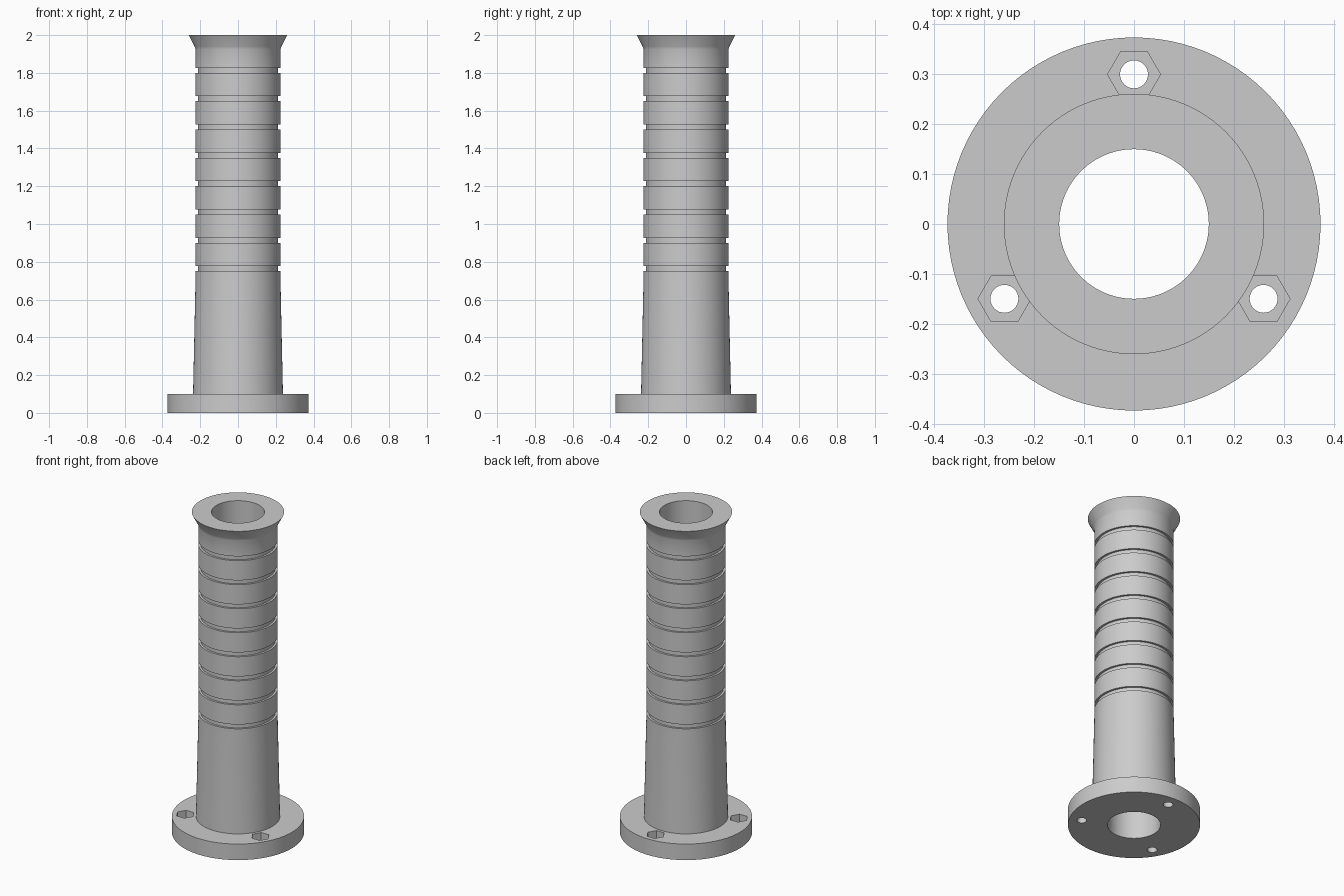
import bpy, bmesh, math
from mathutils import Matrix, Vector

cube = bpy.data.objects.get("Cube")
if cube:
    bpy.data.objects.remove(cube, do_unlink=True)

SEGMENTS = 96
BORE = 0.15
SHAFT = 0.225

grey = bpy.data.materials.new("plain grey")
grey.use_nodes = True
colour = (0.6, 0.6, 0.6, 1)
grey.diffuse_color = colour
grey.node_tree.nodes["Principled BSDF"].inputs["Base Color"].default_value = colour


def add_object(name, bm):
    bmesh.ops.recalc_face_normals(bm, faces=bm.faces)
    mesh = bpy.data.meshes.new(name)
    bm.to_mesh(mesh)
    bm.free()
    obj = bpy.data.objects.new(name, mesh)
    bpy.context.collection.objects.link(obj)
    mesh.materials.append(grey)
    return obj


def lathe(name, profile):
    """Spin a closed (radius, height) outline around z."""
    bm = bmesh.new()
    verts = [bm.verts.new((r, 0, z)) for r, z in profile]
    edges = [bm.edges.new((v, verts[i - 1])) for i, v in enumerate(verts)]
    bmesh.ops.spin(bm, geom=verts + edges, cent=(0, 0, 0), axis=(0, 0, 1),
                   angle=math.tau, steps=SEGMENTS, use_merge=True)
    bmesh.ops.remove_doubles(bm, verts=bm.verts, dist=1e-5)
    return add_object(name, bm)


# Hollow grip: base flange, tapered foot, grooved shaft and flared lip
profile = [(BORE, 0), (0.374, 0), (0.374, 0.1), (0.238, 0.1), (SHAFT, 0.7)]
for i in range(8):
    low = 0.75 + 0.15 * i
    high = low + 0.027
    profile += [(SHAFT, low), (0.212, low), (0.212, high), (SHAFT, high)]
profile += [(SHAFT, 1.925), (0.23, 1.94), (0.261, 2), (BORE, 2)]
grip = lathe("flanged_grip", profile)

# Bolt holes with hexagonal nut pockets, cut from the flange
bm = bmesh.new()
for i in range(3):
    angle = math.radians(90 + 120 * i)
    x, y = 0.3 * math.cos(angle), 0.3 * math.sin(angle)
    for sides, radius, low, high in ((32, 0.028, -0.05, 0.07), (6, 0.053, 0.05, 0.15)):
        # Start each hexagon with a corner on the x axis
        matrix = (Matrix.Translation(Vector((x, y, (low + high) / 2)))
                  @ Matrix.Rotation(math.radians(90), 4, "Z"))
        bmesh.ops.create_cone(bm, cap_ends=True, segments=sides, radius1=radius,
                              radius2=radius, depth=high - low, matrix=matrix)
cutter = add_object("bolt_hole_cutter", bm)
cutter.hide_render = True

cut = grip.modifiers.new("bolt holes", "BOOLEAN")
cut.operation = "DIFFERENCE"
cut.solver = "EXACT"
cut.use_self = True
cut.object = cutter
bpy.ops.object.select_all(action="DESELECT")
grip.select_set(True)
bpy.context.view_layer.objects.active = grip
bpy.ops.object.modifier_apply(modifier=cut.name)
bpy.data.objects.remove(cutter, do_unlink=True)
bpy.ops.object.shade_smooth_by_angle(angle=math.radians(30))
